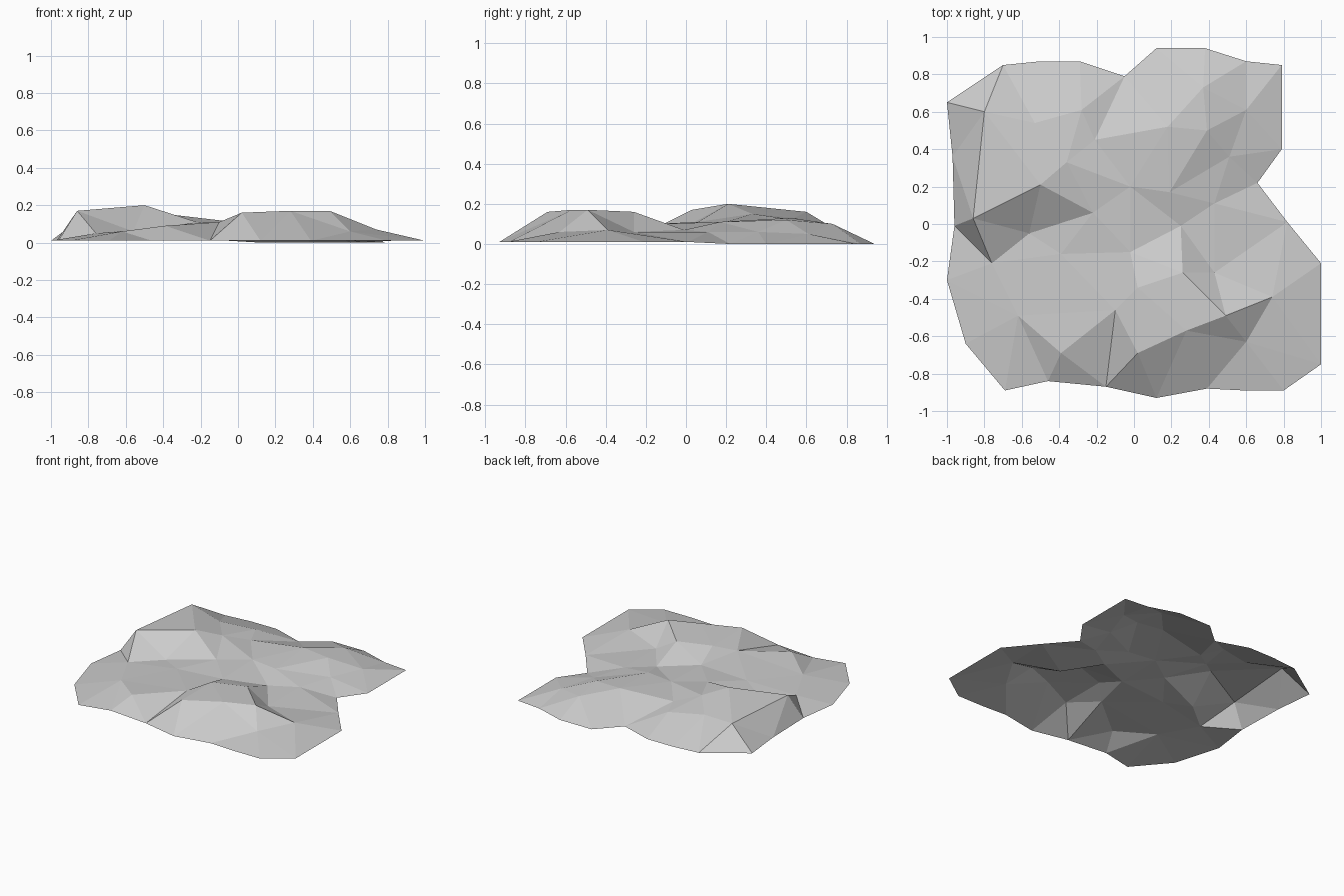
import bpy
import bmesh
from mathutils import Vector
from mathutils.geometry import delaunay_2d_cdt

default_cube = bpy.data.objects.get("Cube")
if default_cube:
    bpy.data.objects.remove(default_cube, do_unlink=True)

CENTI = 0.01  # plan coordinates and heights are written in hundredths


def make_material(name, colour):
    material = bpy.data.materials.new(name)
    material.use_nodes = True
    material.diffuse_color = colour
    material.node_tree.nodes["Principled BSDF"].inputs["Base Color"].default_value = colour
    return material


# Rim of the ground patch, clockwise from the back right corner
rim = [(-100, 65), (-70, 85), (-50, 87), (-29, 87), (-5, 79), (12, 94),
       (38, 94), (60, 87), (79, 85), (79, 40), (66, 22), (82, 1),
       (100, -21), (100, -75), (80, -89), (59, -89), (39, -88), (12, -93),
       (-15, -87), (-46, -84), (-69, -89), (-90, -64), (-100, -30),
       (-96, -1), (-97, 36)]

# Crease lines running over the mounds: x, y, height
creases = {
    "side mound crest": [(-80, 60, 16), (-86, 3, 17), (-50, 21, 20), (-22, 6, 11)],
    "side mound foot": [(-76, -21, 5), (-56, -5, 6), (-22, 6, 11)],
    "front mound crest": [(2, -34, 16), (26, -26, 16), (49, -49, 17),
                          (28, -57, 17), (2, -69, 16), (2, -34, 16)],
    "front mound foot": [(-15, -87, 1), (-10, -46, 11), (-2, -15, 10),
                         (25, -1, 7), (43, -26, 6), (74, -39, 7), (60, -63, 6)],
    "back mound crest": [(-21, 45, 11), (18, 52, 13), (39, 50, 12), (37, 73, 10)],
    "middle ridge": [(-2, 20, 11), (19, 17, 11), (43, 11, 6)],
    "front hollow": [(-62, -49, 6), (-39, -69, 9), (-10, -46, 11)],
}

# Single bumps between the creases
bumps = [(-39, -16, 8), (-36, 33, 15), (-53, 54, 13), (-28, 61, 11),
         (60, 61, 5), (51, 36, 6)]


def rim_height(x, y):
    """The back right part of the rim rests on the ground."""
    return 0 if x > 0 and y > 20 else 1


# Collect points and fixed edges
points, edges = [], []
for x, y in reversed(rim):
    points.append(Vector((x, y, rim_height(x, y))))
outline = list(range(len(points)))
for line in creases.values():
    first = len(points)
    points.extend(Vector(p) for p in line)
    edges.extend((i, i + 1) for i in range(first, len(points) - 1))
points.extend(Vector(p) for p in bumps)

# Triangulate inside the rim, then lift each point to its height
flat, _, triangles, sources, _, _ = delaunay_2d_cdt(
    [p.xy for p in points], edges, [outline], 1, CENTI)

bm = bmesh.new()
verts = []
for position, source in zip(flat, sources):
    height = points[source[0]].z if source else 0
    verts.append(bm.verts.new(Vector((position.x, position.y, height)) * CENTI))
for triangle in triangles:
    bm.faces.new([verts[i] for i in triangle])
bm.normal_update()
for face in bm.faces:
    if face.normal.z < 0:
        face.normal_flip()
    face.smooth = False

mesh = bpy.data.meshes.new("rocky_ground")
bm.to_mesh(mesh)
bm.free()
mesh.materials.append(make_material("stone grey", (0.6, 0.6, 0.6, 1)))
ground = bpy.data.objects.new("rocky_ground", mesh)
bpy.context.scene.collection.objects.link(ground)
